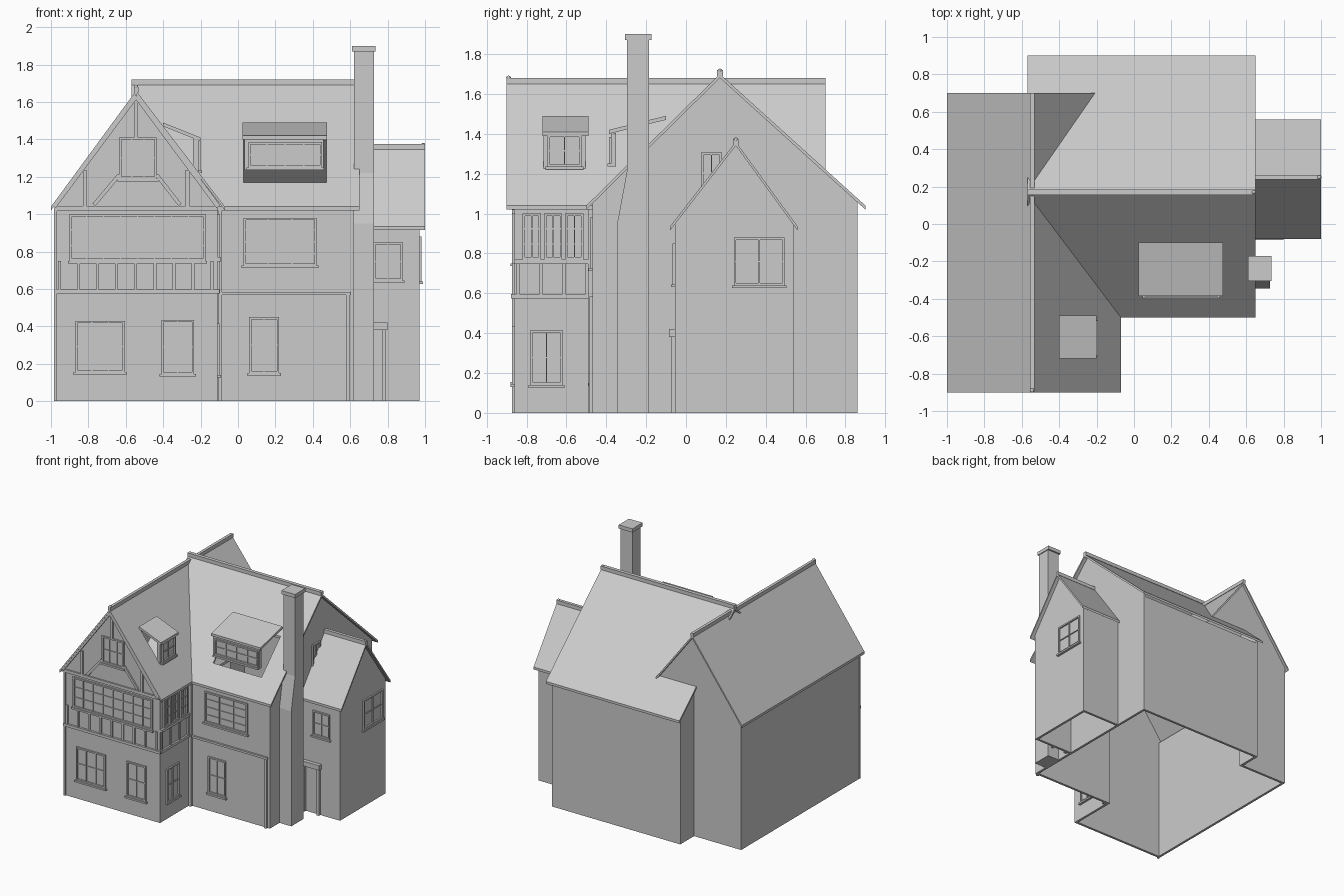
import bpy, bmesh, math
from mathutils import Vector

if "Cube" in bpy.data.objects:
    bpy.data.objects.remove(bpy.data.objects["Cube"], do_unlink=True)

grey = bpy.data.materials.new("plain_grey")
grey.use_nodes = True
grey.diffuse_color = (0.6, 0.6, 0.6, 1)
grey.node_tree.nodes["Principled BSDF"].inputs["Base Color"].default_value = (0.6, 0.6, 0.6, 1)


def finish(name, bm):
    bmesh.ops.recalc_face_normals(bm, faces=bm.faces)
    mesh = bpy.data.meshes.new(name)
    bm.to_mesh(mesh)
    bm.free()
    mesh.materials.append(grey)
    ob = bpy.data.objects.new(name, mesh)
    bpy.context.collection.objects.link(ob)
    return ob


def add_prism(bm, pts, axis, a, b):
    """Extrude a 2D profile along an axis; pts are (y,z) for x, (x,z) for y, (x,y) for z."""
    def place(p, d):
        return {"x": (d, p[0], p[1]), "y": (p[0], d, p[1]), "z": (p[0], p[1], d)}[axis]
    lo = [bm.verts.new(place(p, a)) for p in pts]
    hi = [bm.verts.new(place(p, b)) for p in pts]
    bm.faces.new(lo)
    bm.faces.new(hi[::-1])
    for i in range(len(pts)):
        j = (i + 1) % len(pts)
        bm.faces.new((lo[i], lo[j], hi[j], hi[i]))


def prism(name, pts, axis, a, b):
    bm = bmesh.new()
    add_prism(bm, pts, axis, a, b)
    return finish(name, bm)


def rect(u0, u1, v0, v1):
    return [(u0, v0), (u1, v0), (u1, v1), (u0, v1)]


def box(name, x0, x1, y0, y1, z0, z1):
    return prism(name, rect(x0, x1, y0, y1), "z", z0, z1)


def walls(name, path, height, closed):
    """Thin open-bottomed walls along a floor outline."""
    bm = bmesh.new()
    lo = [bm.verts.new((x, y, 0)) for x, y in path]
    hi = [bm.verts.new((x, y, height)) for x, y in path]
    n = len(path)
    for i in range(n if closed else n - 1):
        j = (i + 1) % n
        bm.faces.new((lo[i], lo[j], hi[j], hi[i]))
    mesh = bpy.data.meshes.new(name)
    bm.to_mesh(mesh)
    bm.free()
    mesh.materials.append(grey)
    ob = bpy.data.objects.new(name, mesh)
    bpy.context.collection.objects.link(ob)
    solid = ob.modifiers.new("thickness", "SOLIDIFY")
    solid.thickness, solid.offset, solid.use_even_offset = 0.02, -1, True


def roof(name, line, axis, a, b, t=0.02):
    return prism(name, line + [(u, z - t) for u, z in reversed(line)], axis, a, b)


def gable(name, line, axis, u0, u1, base, a, b):
    """Wall panel filling the space beneath a roof line."""
    (l, zl), (m, zm), (r, zr) = line
    z0 = zl + (zm - zl) * (u0 - l) / (m - l) - 0.01
    z1 = zr + (zm - zr) * (r - u1) / (r - m) - 0.01
    prism(name, [(u0, base), (u1, base), (u1, z1), (m, zm - 0.01), (u0, z0)], axis, a, b)


def cut(ob, x0, x1, y0, y1):
    """Cut a vertical opening through a roof."""
    cutter = box("opening_cutter", x0, x1, y0, y1, 1.0, 1.8)
    cutter.hide_render = True
    mod = ob.modifiers.new("opening", "BOOLEAN")
    mod.operation, mod.object, mod.solver = "DIFFERENCE", cutter, "EXACT"
    bpy.context.view_layer.update()
    deps = bpy.context.evaluated_depsgraph_get()
    ob.data = bpy.data.meshes.new_from_object(ob.evaluated_get(deps))
    ob.modifiers.clear()
    bpy.data.objects.remove(cutter, do_unlink=True)


def window(name, side, plane, u0, u1, z0, z1, cols, rows, sill=True):
    """Raised frame, glazing bars and sill on a front or right-hand wall."""
    bm = bmesh.new()
    axis, out = ("y", -1) if side == "front" else ("x", 1)

    def bar(a, b, c, d, depth):
        add_prism(bm, rect(a, b, c, d), axis, plane, plane + out * depth)
    w, m = 0.012, 0.003
    for a, b in ((u0, u0 + w), (u1 - w, u1)):
        bar(a, b, z0, z1, 0.012)
    for a, b in ((z0, z0 + w), (z1 - w, z1)):
        bar(u0 + w, u1 - w, a, b, 0.012)
    for i in range(1, cols):
        u = u0 + (u1 - u0) * i / cols
        bar(u - m, u + m, z0 + w, z1 - w, 0.008)
    for i in range(1, rows):
        z = z0 + (z1 - z0) * i / rows
        bar(u0 + w, u1 - w, z - m, z + m, 0.007)
    if sill:
        bar(u0 - 0.01, u1 + 0.01, z0 - 0.014, z0, 0.02)
    return finish(name, bm)


def timber(name, p, q, width=0.02, plane=-0.86, depth=0.012):
    """Straight beam on a front wall."""
    p, q = Vector(p), Vector(q)
    d = (q - p).normalized() * width / 2
    n = Vector((-d.y, d.x))
    prism(name, [tuple(v) for v in (p - n, q - n, q + n, p + n)], "y", plane - depth, plane)


# Walls
walls("house_walls", [(-0.98, -0.86), (-0.11, -0.86), (-0.11, -0.47), (0.62, -0.47),
                      (0.62, 0.86), (-0.55, 0.86), (-0.55, 0.68), (-0.98, 0.68)], 1.03, True)
walls("annex_walls", [(0.62, -0.055), (0.97, -0.055), (0.97, 0.54), (0.62, 0.54)], 0.93, False)

# Roofs and gables
wing_line = [(-1.0, 1.04), (-0.545, 1.66), (-0.07, 1.04)]
main_line = [(-0.5, 1.04), (0.17, 1.70), (0.9, 1.04)]
annex_line = [(-0.08, 0.935), (0.25, 1.36), (0.56, 0.935)]
wing_roof = roof("wing_roof", wing_line, "y", -0.9, 0.7)
main_roof = roof("main_roof", main_line, "x", -0.57, 0.65)
roof("annex_roof", annex_line, "x", 0.62, 1.0)
gable("wing_front_gable", wing_line, "y", -0.98, -0.11, 1.03, -0.86, -0.84)
gable("wing_back_gable", wing_line, "y", -0.98, -0.11, 1.03, 0.66, 0.68)
gable("main_right_gable", main_line, "x", -0.47, 0.86, 1.03, 0.60, 0.62)
gable("main_left_gable", main_line, "x", -0.47, 0.86, 1.03, -0.55, -0.53)
gable("annex_gable", annex_line, "x", -0.055, 0.54, 0.93, 0.95, 0.97)
box("main_ridge_tiles", -0.57, 0.65, 0.155, 0.185, 1.69, 1.72)
box("wing_ridge_tiles", -0.557, -0.533, -0.9, 0.7, 1.65, 1.68)
box("annex_ridge_tiles", 0.62, 1.0, 0.237, 0.263, 1.345, 1.375)
for part, spot in (("wing", (-0.545, -0.89, 1.68)), ("main", (0.64, 0.17, 1.715)),
                   ("annex", (0.99, 0.25, 1.37))):
    knob = bmesh.new()
    bmesh.ops.create_uvsphere(knob, u_segments=10, v_segments=6, radius=0.012)
    bmesh.ops.translate(knob, verts=knob.verts, vec=spot)
    finish(part + "_finial", knob)

# Dormers over openings in the roofs
cut(main_roof, 0.03, 0.472, -0.368, -0.12)
cut(wing_roof, -0.39, -0.215, -0.71, -0.51)
roof("main_dormer_roof", [(-0.385, 1.42), (-0.10, 1.49)], "x", 0.025, 0.475)
roof("wing_dormer_roof", [(-0.40, 1.49), (-0.20, 1.41)], "y", -0.72, -0.49)
box("main_dormer_front", 0.035, 0.458, -0.375, -0.35, 1.237, 1.405)
box("wing_dormer_front", -0.24, -0.212, -0.715, -0.505, 1.215, 1.405)
window("main_dormer_window", "front", -0.375, 0.055, 0.45, 1.25, 1.385, 4, 2)
window("wing_dormer_window", "right", -0.212, -0.695, -0.525, 1.235, 1.395, 2, 2)

# Chimney
prism("chimney_stack", [(-0.345, 0), (-0.185, 0), (-0.185, 1.87), (-0.295, 1.87),
                        (-0.295, 1.22), (-0.345, 0.95)], "x", 0.62, 0.728)
box("chimney_cap", 0.61, 0.735, -0.305, -0.172, 1.87, 1.9)

# Windows
window("wing_long_window", "front", -0.86, -0.9, -0.175, 0.75, 1.0, 8, 3)
window("wing_gable_window", "front", -0.86, -0.635, -0.435, 1.19, 1.41, 3, 2)
window("wing_lower_wide_window", "front", -0.86, -0.87, -0.605, 0.155, 0.43, 3, 2)
window("wing_lower_narrow_window", "front", -0.86, -0.41, -0.235, 0.145, 0.435, 2, 2)
window("main_upper_window", "front", -0.47, 0.03, 0.42, 0.725, 0.98, 3, 4)
window("main_lower_window", "front", -0.47, 0.06, 0.22, 0.15, 0.45, 2, 2)
window("annex_front_window", "front", -0.055, 0.725, 0.88, 0.645, 0.85, 2, 2)
window("annex_side_window", "right", 0.97, 0.24, 0.495, 0.64, 0.88, 2, 2)
window("main_gable_window", "right", 0.62, 0.075, 0.18, 1.1, 1.305, 2, 2)
window("wing_side_lower_window", "right", -0.11, -0.78, -0.62, 0.14, 0.415, 2, 2)
for i in range(3):
    y = -0.82 + i * 0.107
    window(f"wing_side_upper_window_{i}", "right", -0.11, y, y + 0.092, 0.77, 1.0, 2, 3, False)

# Ledges and timber panels between storeys
box("wing_front_ledge", -0.985, -0.1, -0.877, -0.86, 0.575, 0.597)
box("wing_side_ledge", -0.11, -0.095, -0.86, -0.47, 0.575, 0.597)
box("wing_side_sill", -0.11, -0.092, -0.86, -0.48, 0.748, 0.77)
box("main_ledge", -0.1, 0.605, -0.485, -0.47, 0.568, 0.585)
for i in range(9):
    x = -0.955 + i * 0.102
    timber(f"panel_stud_{i}", (x, 0.597), (x, 0.75 if i in (0, 8) else 0.737), 0.016)
for i in range(4):
    y = -0.85 + i * 0.115
    box(f"side_stud_{i}", -0.11, -0.1, y, y + 0.016, 0.597, 0.75)

# Gable timbers
timber("gable_tie_beam", (-0.98, 1.03), (-0.11, 1.03), 0.025)
timber("king_post", (-0.545, 1.41), (-0.545, 1.64))
timber("left_brace", (-0.77, 1.05), (-0.635, 1.21))
timber("right_brace", (-0.31, 1.05), (-0.435, 1.21))
for side, sign in (("left", -1), ("right", 1)):
    x = -0.545 + sign * 0.275
    timber(side + "_gable_stud", (x, 1.04), (x, 1.235))
    timber(side + "_barge_board", (-0.545 + sign * 0.44, 1.04), (-0.545, 1.632), 0.025, -0.885)

# Drainpipes and door surround
box("valley_drainpipe", -0.108, -0.086, -0.492, -0.47, 0, 1.03)
box("right_drainpipe", 0.578, 0.6, -0.487, -0.47, 0, 0.57)
box("left_drainpipe", -0.985, -0.968, -0.872, -0.86, 0, 1.03)
box("door_canopy", 0.63, 0.8, -0.085, -0.055, 0.38, 0.42)
for x in (0.64, 0.77):
    box("door_post", x, x + 0.02, -0.075, -0.055, 0, 0.38)
